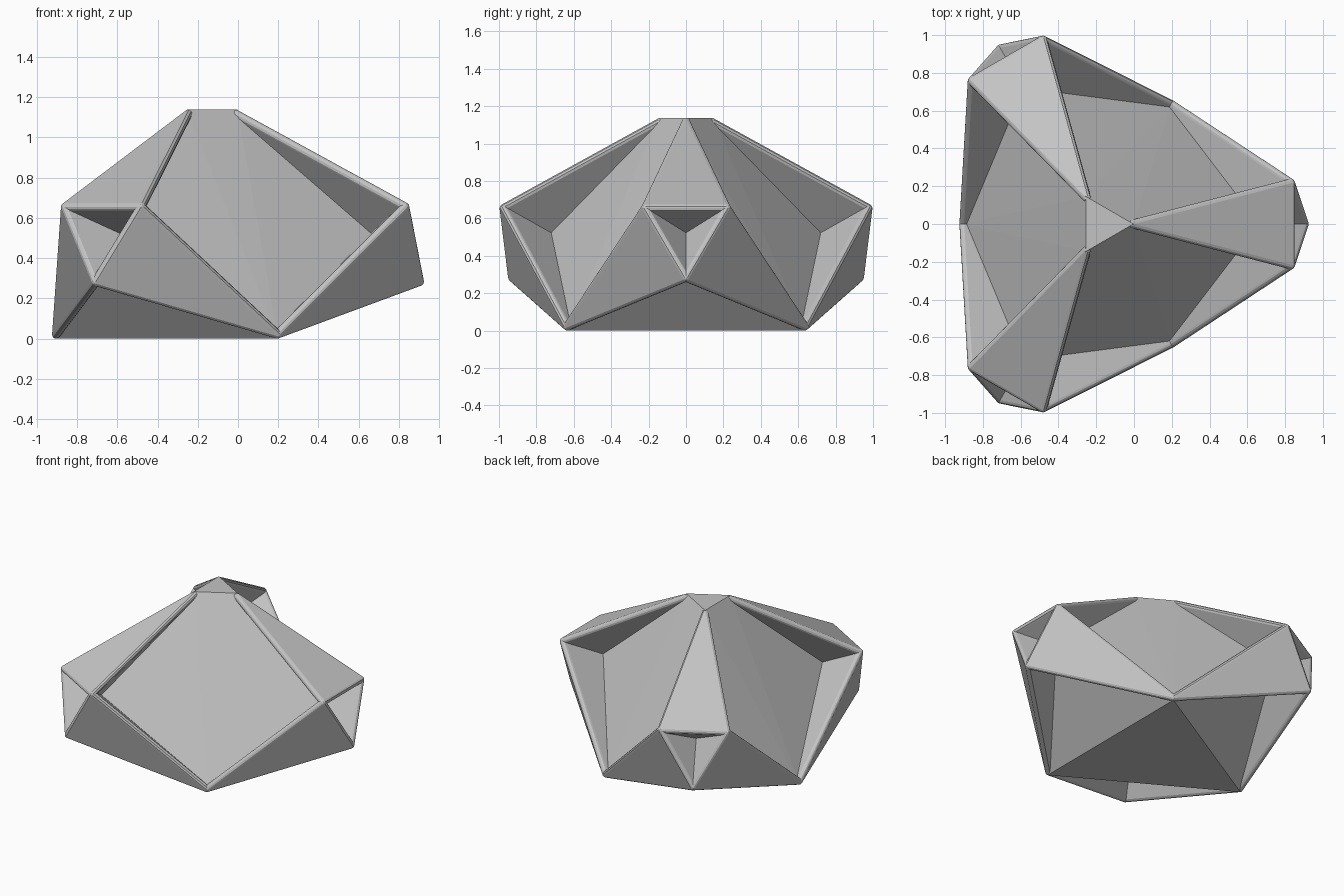
import bpy, bmesh
from math import radians
from mathutils import Matrix, Vector

cube = bpy.data.objects.get("Cube")
if cube:
    bpy.data.objects.remove(cube, do_unlink=True)

# Single matte grey
GREY = (0.55, 0.55, 0.55, 1)
mat = bpy.data.materials.new("matte_grey")
mat.use_nodes = True
mat.diffuse_color = GREY
mat.node_tree.nodes["Principled BSDF"].inputs["Base Color"].default_value = GREY

AXIS = Vector((-0.17, 0, 0))          # vertical axis of threefold symmetry
ROUND = 0.022                         # radius of the rounded rims

# Points of a small corner ball
ball_mesh = bmesh.new()
bmesh.ops.create_icosphere(ball_mesh, subdivisions=2, radius=ROUND)
BALL = [v.co.copy() for v in ball_mesh.verts]
ball_mesh.free()


def spin(p, deg):
    return Matrix.Rotation(radians(deg), 3, 'Z') @ Vector(p) + AXIS


def hull(name, points):
    """Convex solid around the given points."""
    bm = bmesh.new()
    for p in points:
        bm.verts.new(p)
    bmesh.ops.convex_hull(bm, input=bm.verts[:])
    loose = [v for v in bm.verts if not v.link_faces]
    bmesh.ops.delete(bm, geom=loose, context='VERTS')
    bmesh.ops.recalc_face_normals(bm, faces=bm.faces[:])
    mesh = bpy.data.meshes.new(name)
    bm.to_mesh(mesh)
    bm.free()
    mesh.materials.append(mat)
    obj = bpy.data.objects.new(name, mesh)
    bpy.context.collection.objects.link(obj)


# Corner-ball centres of one arm, measured from the symmetry axis
crown = (0.158, 0, 1.116)
shoulder_l = (1.0, 0.218, 0.655)
shoulder_r = (1.0, -0.218, 0.655)
chin = (1.073, 0, 0.283)
foot = (0.733, 0, 0.022)
heart = (0.832, 0, 0.523)             # where the three blades of an arm meet

# Core between the arms
core = []
for a in (0, 120, 240):
    core += [spin((0.167, 0, 1.138), a), spin(heart, a), spin((0.74, 0, 0), a + 60)]
hull("core", core)

# Three arms of three wedge blades each, with rounded outer rims
for n, a in enumerate((0, 120, 240), 1):
    t, l, r, q = (spin(p, a) for p in (crown, shoulder_l, shoulder_r, chin))
    blades = {
        "upper_blade": (t, l, r),
        "left_blade": (l, q, spin(foot, a + 60)),
        "right_blade": (r, q, spin(foot, a - 60)),
    }
    for name, corners in blades.items():
        rim = [c + offset for c in corners for offset in BALL]
        hull(f"{name}_{n}", rim + [spin(heart, a)])
